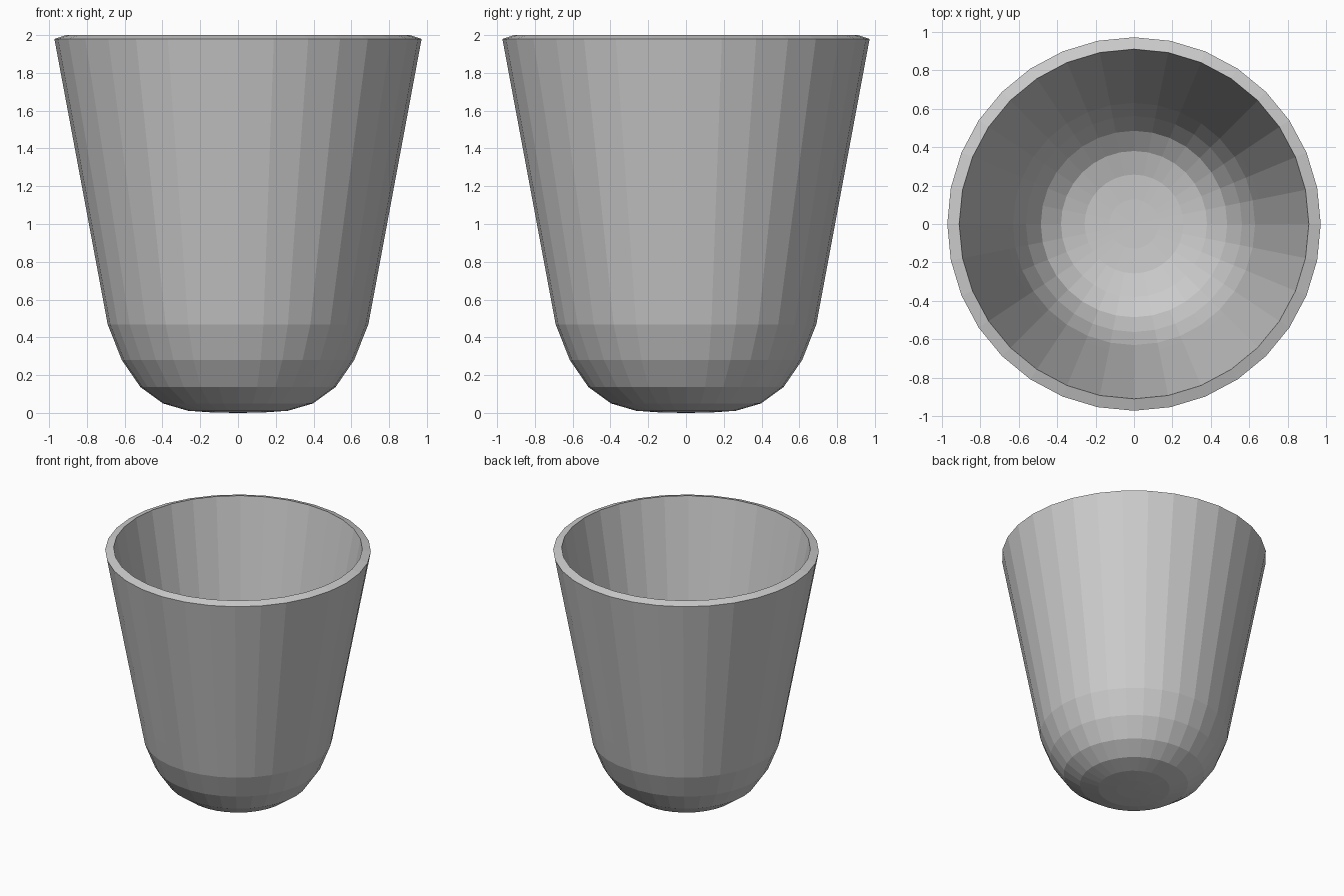
import bpy
import math

if "Cube" in bpy.data.objects:
    bpy.data.objects.remove(bpy.data.objects["Cube"])

SEGMENTS = 32

# Cup section as (radius, height): up the outside, over the rim, down the inside
outer = [(0.13, 0.002), (0.263, 0.011), (0.397, 0.05), (0.517, 0.137),
         (0.615, 0.28), (0.69, 0.468), (0.724, 0.65), (0.972, 1.98)]
inner = [(0.91, 2.0), (0.664, 0.665), (0.63, 0.487), (0.562, 0.313),
         (0.485, 0.187), (0.38, 0.109), (0.257, 0.073), (0.128, 0.064)]


def lathe(name, profile, bottom, top):
    """Revolve a profile around z and close both ends with triangle fans."""
    verts, faces = [], []
    for r, z in profile:
        for i in range(SEGMENTS):
            a = 2 * math.pi * i / SEGMENTS
            verts.append((r * math.cos(a), r * math.sin(a), z))
    first = len(verts)
    verts += [(0, 0, bottom), (0, 0, top)]
    last_ring = (len(profile) - 1) * SEGMENTS
    for i in range(SEGMENTS):
        j = (i + 1) % SEGMENTS
        for k in range(0, last_ring, SEGMENTS):
            faces.append((k + i, k + j, k + SEGMENTS + j, k + SEGMENTS + i))
        faces.append((first, j, i))
        faces.append((first + 1, last_ring + i, last_ring + j))
    mesh = bpy.data.meshes.new(name)
    mesh.from_pydata(verts, [], faces)
    obj = bpy.data.objects.new(name, mesh)
    bpy.context.collection.objects.link(obj)
    return obj


# Hollow tapered cup with a rounded base
lathe("cup", outer + inner, 0.0, 0.062)
